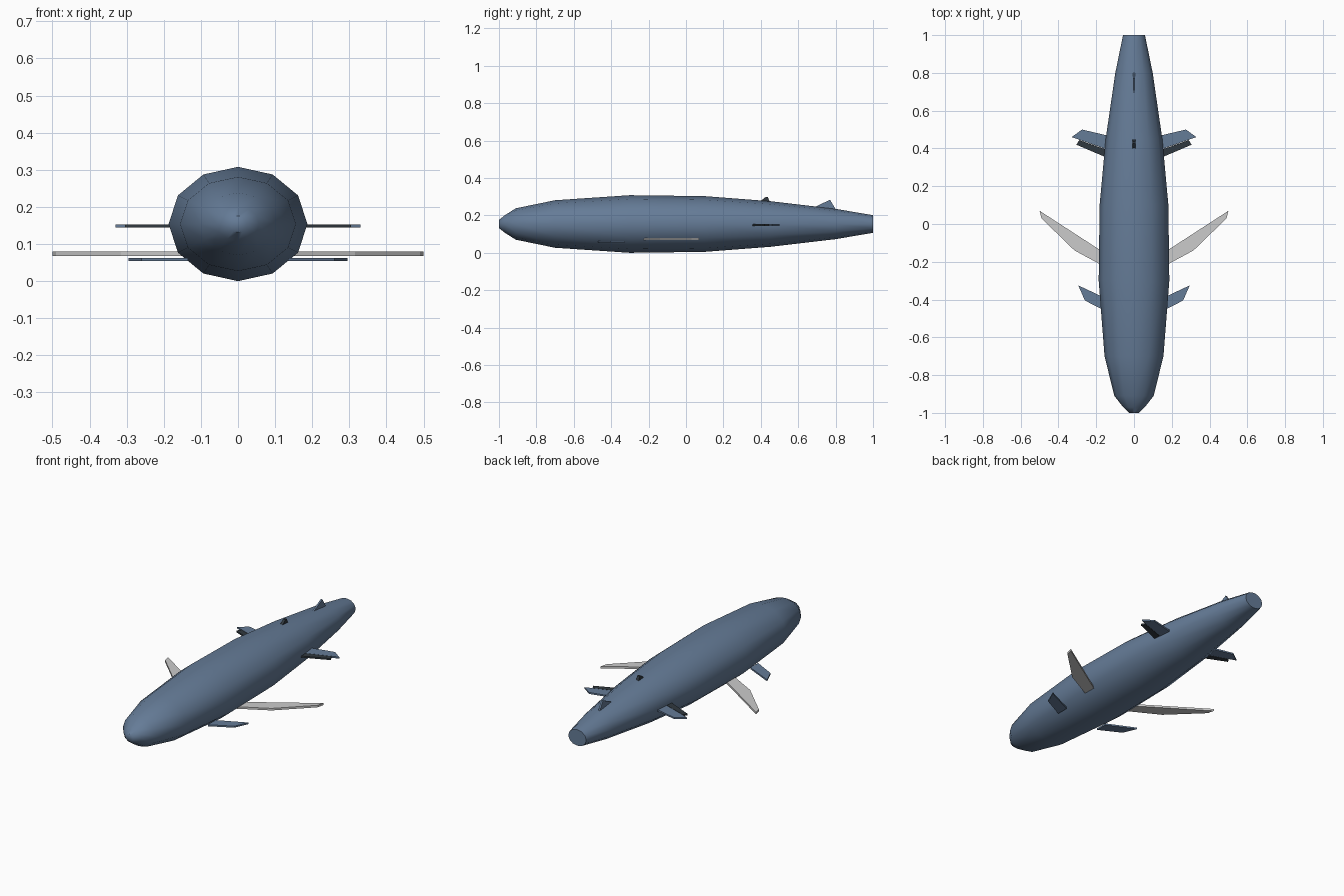
import bpy, bmesh, math

if "Cube" in bpy.data.objects:
    bpy.data.objects.remove(bpy.data.objects["Cube"])


def material(name, color):
    m = bpy.data.materials.new(name)
    m.diffuse_color = (*color, 1)
    m.use_nodes = True
    m.node_tree.nodes["Principled BSDF"].inputs["Base Color"].default_value = m.diffuse_color
    return m


blue = material("blue_hull", (0.13, 0.20, 0.31))
dark = material("dark_flap", (0.03, 0.04, 0.05))


def finish(name, bm, mat=None):
    bmesh.ops.recalc_face_normals(bm, faces=bm.faces)
    me = bpy.data.meshes.new(name)
    bm.to_mesh(me)
    bm.free()
    ob = bpy.data.objects.new(name, me)
    bpy.context.collection.objects.link(ob)
    if mat:
        me.materials.append(mat)
    return ob


def plate(name, lower, upper, mat=None, mirror=False):
    """Flat closed plate between two matching outlines, optionally mirrored in x."""
    bm = bmesh.new()
    for s in ((1, -1) if mirror else (1,)):
        a = [bm.verts.new((s * x, y, z)) for x, y, z in lower]
        b = [bm.verts.new((s * x, y, z)) for x, y, z in upper]
        bm.faces.new(a[::-1])
        bm.faces.new(b)
        for i in range(len(a)):
            j = (i + 1) % len(a)
            bm.faces.new((a[i], a[j], b[j], b[i]))
    return finish(name, bm, mat)


def side_fins(name, outline, z0, z1, mat=None):
    plate(name, [(x, y, z0) for x, y in outline],
          [(x, y, z1) for x, y in outline], mat, mirror=True)


def top_fin(name, outline, half, mat):
    plate(name, [(-half, y, z) for y, z in outline],
          [(half, y, z) for y, z in outline], mat)


# Hull: twelve-sided oval rings along y (position, half width, half height)
sections = [(-1.0, 0.025, 0.022), (-0.97, 0.057, 0.046), (-0.91, 0.104, 0.084),
            (-0.7, 0.156, 0.127), (-0.3, 0.187, 0.154), (0.1, 0.182, 0.149),
            (0.45, 0.15, 0.122), (0.8, 0.099, 0.081), (1.0, 0.058, 0.047)]
bm = bmesh.new()
rings = []
for y, w, h in sections:
    rings.append([bm.verts.new((w * math.sin(k * math.pi / 6), y,
                                0.154 + h * math.cos(k * math.pi / 6)))
                  for k in range(12)])
for p, q in zip(rings, rings[1:]):
    for k in range(12):
        n = (k + 1) % 12
        bm.faces.new((p[k], p[n], q[n], q[k]))
bm.faces.new(rings[0])
bm.faces.new(rings[-1])
hull = finish("hull", bm, blue)
bpy.context.view_layer.objects.active = hull
hull.select_set(True)
bpy.ops.object.shade_smooth_by_angle(angle=math.radians(50))

# Swept grey main wings
side_fins("main_wings", [(0.13, -0.24), (0.315, -0.14), (0.49, 0.03),
                         (0.5, 0.07), (0.13, -0.17)], 0.068, 0.08)

# Small front fins
side_fins("front_fins", [(0.135, -0.47), (0.26, -0.405), (0.295, -0.325),
                         (0.135, -0.40)], 0.054, 0.063, blue)

# Rear fins with dark leading flaps
side_fins("rear_fins", [(0.13, 0.39), (0.33, 0.46), (0.275, 0.5),
                        (0.13, 0.466)], 0.144, 0.153, blue)
side_fins("rear_flaps", [(0.13, 0.345), (0.305, 0.42), (0.29, 0.444),
                         (0.13, 0.388)], 0.144, 0.153, dark)

# Dorsal fins
top_fin("dorsal_fin", [(0.39, 0.27), (0.425, 0.298), (0.438, 0.298),
                       (0.45, 0.265)], 0.008, dark)
top_fin("tail_fin", [(0.68, 0.24), (0.77, 0.284), (0.805, 0.225),
                     (0.68, 0.23)], 0.005, blue)
